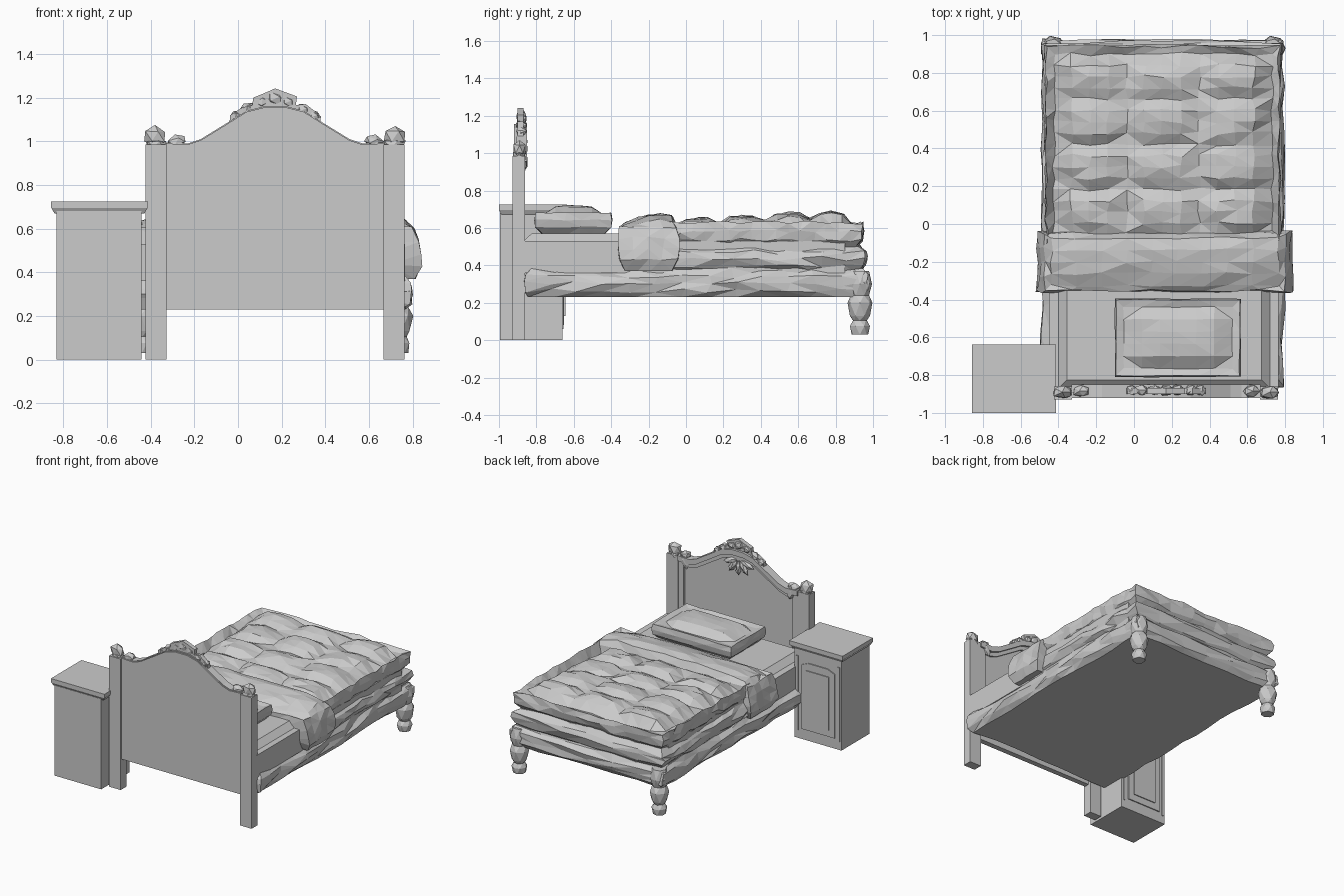
import bpy, bmesh, math, random
from mathutils import Vector, Matrix

if "Cube" in bpy.data.objects:
    bpy.data.objects.remove(bpy.data.objects["Cube"])

random.seed(4)
CX = 0.17  # centre line of the bed


def finish(name, bm):
    bmesh.ops.recalc_face_normals(bm, faces=bm.faces)
    me = bpy.data.meshes.new(name)
    bm.to_mesh(me)
    bm.free()
    ob = bpy.data.objects.new(name, me)
    bpy.context.collection.objects.link(ob)
    return ob


def box(name, x0, x1, y0, y1, z0, z1, taper=0.0):
    """Box; taper pulls the bottom edges inwards."""
    bm = bmesh.new()
    bmesh.ops.create_cube(bm, size=2)
    for v in bm.verts:
        t = taper if v.co.z < 0 else 0
        v.co = Vector(((x0 + x1) / 2 + v.co.x * ((x1 - x0) / 2 - t),
                       (y0 + y1) / 2 + v.co.y * ((y1 - y0) / 2 - t),
                       z1 if v.co.z > 0 else z0))
    return finish(name, bm)


def plate(name, pts, y0, y1):
    """Extrude an x-z outline along y."""
    bm = bmesh.new()
    f = bm.faces.new([bm.verts.new((x, y0, z)) for x, z in pts])
    r = bmesh.ops.extrude_face_region(bm, geom=[f])
    for v in r["geom"]:
        if isinstance(v, bmesh.types.BMVert):
            v.co.y = y1
    return finish(name, bm)


def pad(name, x0, x1, y0, y1, z0, z1, n, inset, noise, top=None, low=0.0):
    """Stuffed slab: gridded box with bulging sides, shaped top and faceted creases."""
    bm = bmesh.new()
    bmesh.ops.create_cube(bm, size=2)
    for axis in range(3):
        for i in range(1, n[axis]):
            co, no = Vector(), Vector()
            co[axis], no[axis] = -1 + 2 * i / n[axis], 1
            bmesh.ops.bisect_plane(bm, geom=bm.verts[:] + bm.edges[:] + bm.faces[:],
                                   plane_co=co, plane_no=no)
    for v in bm.verts:
        u, q, w = v.co
        s = inset * (1 - math.sqrt(max(0, 1 - w * w))) + low * max(0, (w + 0.6))
        x = (x0 + x1) / 2 + u * ((x1 - x0) / 2 - s)
        y = (y0 + y1) / 2 + q * ((y1 - y0) / 2 - inset * (1 - math.sqrt(max(0, 1 - w * w))))
        z = z0 + (w + 1) / 2 * (z1 - z0)
        if top and w > 0.99:
            z += top(u, q)
        k = Vector([random.uniform(-noise, noise) for _ in range(3)])
        if w < -0.99:
            k.z = 0
        v.co = Vector((x, y, z)) + k
    bmesh.ops.triangulate(bm, faces=bm.faces[:], quad_method='SHORT_EDGE')
    return finish(name, bm)


def knob(name, x, y, z, sx, sy, sz, angle=0.0, noise=0.12):
    """Faceted carved lump."""
    bm = bmesh.new()
    bmesh.ops.create_icosphere(bm, subdivisions=1, radius=1)
    m = Matrix.Translation((x, y, z)) @ Matrix.Rotation(angle, 4, 'Y') @ Matrix.Diagonal((sx, sy, sz, 1))
    for v in bm.verts:
        v.co = m @ (v.co * random.uniform(1 - noise, 1 + noise))
    return finish(name, bm)


def turned(name, cx, cy, profile, sides):
    """Lathe a (radius, z) profile."""
    bm = bmesh.new()
    rings = []
    for j, (r, z) in enumerate(profile):
        rings.append([bm.verts.new((cx + r * math.cos(math.tau * (i + j % 2 / 2) / sides),
                                    cy + r * math.sin(math.tau * (i + j % 2 / 2) / sides), z))
                      for i in range(sides)])
    for j, (a, b) in enumerate(zip(rings, rings[1:])):
        for i in range(sides):
            k = (i + 1) % sides
            if j % 2 == 0:
                bm.faces.new((a[i], a[k], b[i]))
                bm.faces.new((a[k], b[k], b[i]))
            else:
                bm.faces.new((a[i], b[k], b[i]))
                bm.faces.new((a[i], a[k], b[k]))
    bm.faces.new(rings[0])
    bm.faces.new(rings[-1])
    return finish(name, bm)


# Bed base and mattress
pad("bed_base", -0.49, 0.79, -0.87, 0.975, 0.23, 0.375, (6, 13, 4), 0.035, 0.013)
box("mattress", -0.45, 0.765, -0.87, 0.85, 0.36, 0.53)
box("mattress_top", 0.72, -0.40, 0.85, -0.87, 0.57, 0.53, -0.045).scale = (1, 1, 1)


# Quilt in two overlapping layers with tufted squares on top
def tufts(u, q):
    puff = abs(math.sin(1.5 * math.pi * (u + 1))) ** 0.6 * abs(math.sin(2 * math.pi * (q + 1))) ** 0.6
    edge = 0.055 * max(abs(u) ** 8, q ** 8 if q > 0 else 0)
    return -0.04 + 0.04 * puff + 0.025 * q - edge


pad("quilt_lower", -0.48, 0.785, -0.1, 0.96, 0.36, 0.51, (6, 9, 4), 0.045, 0.015)
pad("quilt_upper", -0.47, 0.775, -0.1, 0.945, 0.49, 0.675, (12, 16, 4), 0.045, 0.010, tufts)


# Turned-back fold of the quilt
def fold_top(u, q):
    return 0.02 * q - 0.03 * abs(u) ** 6 - 0.02 * abs(q) ** 4


pad("quilt_fold", -0.52, 0.845, -0.36, -0.04, 0.37, 0.665, (9, 4, 5), 0.035, 0.008, fold_top, 0.03)


# Pillow
def pillow_top(u, q):
    return -0.05 * max(abs(u), abs(q)) ** 4


pad("pillow", -0.1, 0.565, -0.81, -0.395, 0.565, 0.72, (6, 5, 4), 0.045, 0.003, pillow_top)

# Turned foot legs
LEG = [(0.045, 0.03), (0.055, 0.075), (0.038, 0.105), (0.055, 0.13), (0.068, 0.2),
       (0.05, 0.24), (0.066, 0.3), (0.05, 0.37)]
for side, x in (("left", -0.43), ("right", 0.735)):
    turned("foot_leg_" + side, x, 0.93, LEG, 7)

# Headboard panel with arched top and raised moulding on the bed side
HALF = [(0.5, 0.99), (0.40, 0.985), (0.34, 1.005), (0.21, 1.085), (0.13, 1.135), (0.05, 1.155)]
ARCH = [(CX - a, z) for a, z in HALF] + [(CX + a, z) for a, z in reversed(HALF)]
plate("headboard_panel", ARCH + [(0.67, 0.23), (-0.33, 0.23)], -0.92, -0.88)


def strip(name, drop0, drop1, y0, y1):
    plate(name, [(x, z - drop0) for x, z in ARCH] + [(x, z - drop1) for x, z in reversed(ARCH)], y0, y1)


strip("arch_moulding", -0.005, 0.035, -0.91, -0.85)
strip("arch_inner_moulding", 0.035, 0.065, -0.89, -0.867)

# Posts, side mouldings, finials and scrolls
for side, s in (("left", -1), ("right", 1)):
    x = CX + s * 0.545
    box("post_" + side, x - 0.048, x + 0.048, -0.928, -0.86, 0, 0.985)
    xi = CX + s * 0.475
    box("side_moulding_" + side, xi - 0.022, xi + 0.022, -0.89, -0.862, 0.4, 0.97)
    knob("finial_base_" + side, x, -0.892, 0.985, 0.055, 0.038, 0.035)
    knob("finial_" + side, x + s * 0.005, -0.89, 1.022, 0.055, 0.036, 0.05)
    knob("scroll_" + side, CX + s * 0.45, -0.885, 1.0, 0.05, 0.034, 0.03, s * 0.3)
    knob("scroll_leaf_" + side, CX + s * 0.44, -0.86, 0.955, 0.03, 0.014, 0.05, s * 0.3)

# Carved crest
CREST = [(-0.21, 1.08), (-0.205, 1.12), (-0.15, 1.155), (-0.105, 1.165), (-0.1, 1.2), (-0.05, 1.22), (0, 1.242),
         (0.1, 1.205), (0.095, 1.165), (0.14, 1.17), (0.205, 1.12), (0.21, 1.08)]
plate("crest", [(CX + x, z) for x, z in CREST], -0.9, -0.868)
for i, (a, z, r) in enumerate(((0.0, 1.195, 0.042), (0.06, 1.18, 0.034), (0.13, 1.145, 0.032), (0.18, 1.115, 0.028))):
    for s in ((1, -1) if a else (1,)):
        knob("crest_leaf_%d_%s" % (i, "right" if s > 0 else "left"), CX + s * a, -0.88, z, r * 1.2, 0.03, r * 0.9, s * 0.5)

# Carved leaf fan below the crest
for i in range(5):
    t = (i - 2) * 0.62
    knob("fan_leaf_%d" % i, CX + 0.075 * math.sin(t), -0.868, 1.09 - 0.065 * math.cos(t), 0.022, 0.022, 0.055, -t)

# Bedside cabinet, its door faces the foot of the bed
box("cabinet_body", -0.832, -0.442, -0.995, -0.66, 0, 0.68)
box("cabinet_top", -0.857, -0.412, -1.0, -0.637, 0.695, 0.725)
box("cabinet_cornice", -0.855, -0.414, -1.0, -0.64, 0.67, 0.695, 0.014)
plate("cabinet_door", [(-0.78, 0.08), (-0.50, 0.08), (-0.50, 0.56), (-0.56, 0.585),
                       (-0.72, 0.585), (-0.78, 0.56)], -0.665, -0.652)
box("door_raised_panel", -0.735, -0.545, -0.655, -0.645, 0.13, 0.53)
for side, x in (("left", -0.81), ("right", -0.465)):
    box("cabinet_stile_" + side, x - 0.008, x + 0.008, -0.665, -0.654, 0.06, 0.62)
